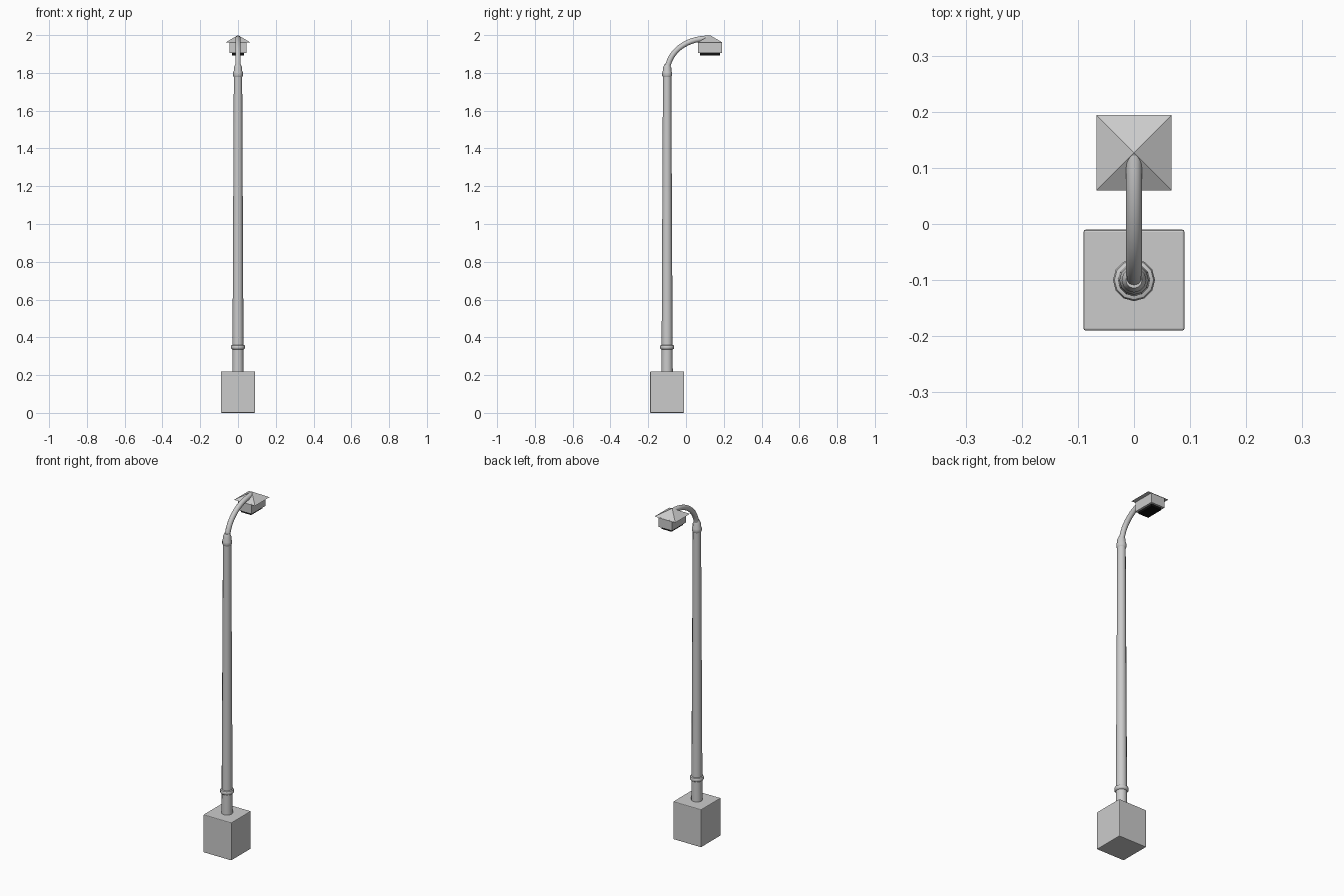
import bpy, bmesh, math

if "Cube" in bpy.data.objects:
    bpy.data.objects.remove(bpy.data.objects["Cube"])

POLE_Y = -0.10
HEAD_Y = 0.127


def mesh_object(name, bm):
    bmesh.ops.recalc_face_normals(bm, faces=bm.faces)
    me = bpy.data.meshes.new(name)
    bm.to_mesh(me)
    bm.free()
    ob = bpy.data.objects.new(name, me)
    bpy.context.collection.objects.link(ob)
    return ob


def smooth(ob, angle=40):
    bpy.ops.object.select_all(action='DESELECT')
    ob.select_set(True)
    bpy.context.view_layer.objects.active = ob
    bpy.ops.object.shade_smooth_by_angle(angle=math.radians(angle))


def box(name, hx, hy, z0, z1, y):
    bm = bmesh.new()
    bmesh.ops.create_cube(bm, size=1)
    for v in bm.verts:
        v.co = (v.co.x * 2 * hx, y + v.co.y * 2 * hy, z0 + (v.co.z + 0.5) * (z1 - z0))
    return mesh_object(name, bm)


def lathe(name, profile, y, sides=12):
    bm = bmesh.new()
    rings = [[bm.verts.new((r * math.cos(2 * math.pi * i / sides),
                            y + r * math.sin(2 * math.pi * i / sides), z))
              for i in range(sides)] for r, z in profile]
    for a, b in zip(rings, rings[1:]):
        for i in range(sides):
            j = (i + 1) % sides
            bm.faces.new((a[i], a[j], b[j], b[i]))
    bm.faces.new(rings[0])
    bm.faces.new(rings[-1])
    ob = mesh_object(name, bm)
    smooth(ob)
    return ob


# Foundation block with softened edges
base = box("foundation_block", 0.09, 0.09, 0.0, 0.22, POLE_Y)
bev = base.modifiers.new("Bevel", 'BEVEL')
bev.width = 0.004
bev.segments = 2

# Tapered pole, lower collar, and upper collar narrowing to the arm
lathe("pole", [(0.030, 0.215), (0.029, 0.36), (0.022, 1.79)], POLE_Y)
lathe("lower_collar", [(0.029, 0.335), (0.035, 0.339), (0.0375, 0.343),
                       (0.0375, 0.353), (0.035, 0.358), (0.028, 0.361)], POLE_Y)
lathe("upper_collar", [(0.022, 1.778), (0.026, 1.785), (0.026, 1.802),
                       (0.022, 1.812), (0.022, 1.828), (0.0145, 1.845)], POLE_Y)

# Curved arm
cu = bpy.data.curves.new("arm", 'CURVE')
cu.dimensions = '3D'
cu.bevel_depth = 0.0145
cu.bevel_resolution = 4
cu.resolution_u = 14
cu.use_fill_caps = True
sp = cu.splines.new('BEZIER')
sp.bezier_points.add(1)
points = [((-0.10, 1.80), (-0.10, 1.75), (-0.10, 1.91)),
          ((0.125, 1.983), (0.0, 1.985), (0.15, 1.983))]
for p, (co, hl, hr) in zip(sp.bezier_points, points):
    p.handle_left_type = p.handle_right_type = 'FREE'
    p.co, p.handle_left, p.handle_right = [(0, y, z) for y, z in (co, hl, hr)]
arm = bpy.data.objects.new("arm", cu)
bpy.context.collection.objects.link(arm)
bpy.ops.object.select_all(action='DESELECT')
arm.select_set(True)
bpy.context.view_layer.objects.active = arm
bpy.ops.object.convert(target='MESH')
smooth(bpy.context.view_layer.objects.active)

# Lamp housing and dark lens underneath
box("lamp_housing", 0.044, 0.064, 1.905, 1.962, HEAD_Y)
lens = box("lamp_lens", 0.032, 0.052, 1.892, 1.906, HEAD_Y)
dark = bpy.data.materials.new("dark_lens")
dark.diffuse_color = (0.005, 0.005, 0.005, 1)
dark.use_nodes = True
dark.node_tree.nodes["Principled BSDF"].inputs["Base Color"].default_value = dark.diffuse_color
lens.data.materials.append(dark)

# Pyramid roof
bm = bmesh.new()
h = 0.067
corners = [bm.verts.new((sx * h, HEAD_Y + sy * h, 1.96))
           for sx, sy in ((-1, -1), (1, -1), (1, 1), (-1, 1))]
apex = bm.verts.new((0, HEAD_Y, 2.0))
bm.faces.new(corners)
for i in range(4):
    bm.faces.new((corners[i], corners[(i + 1) % 4], apex))
mesh_object("lamp_roof", bm)
